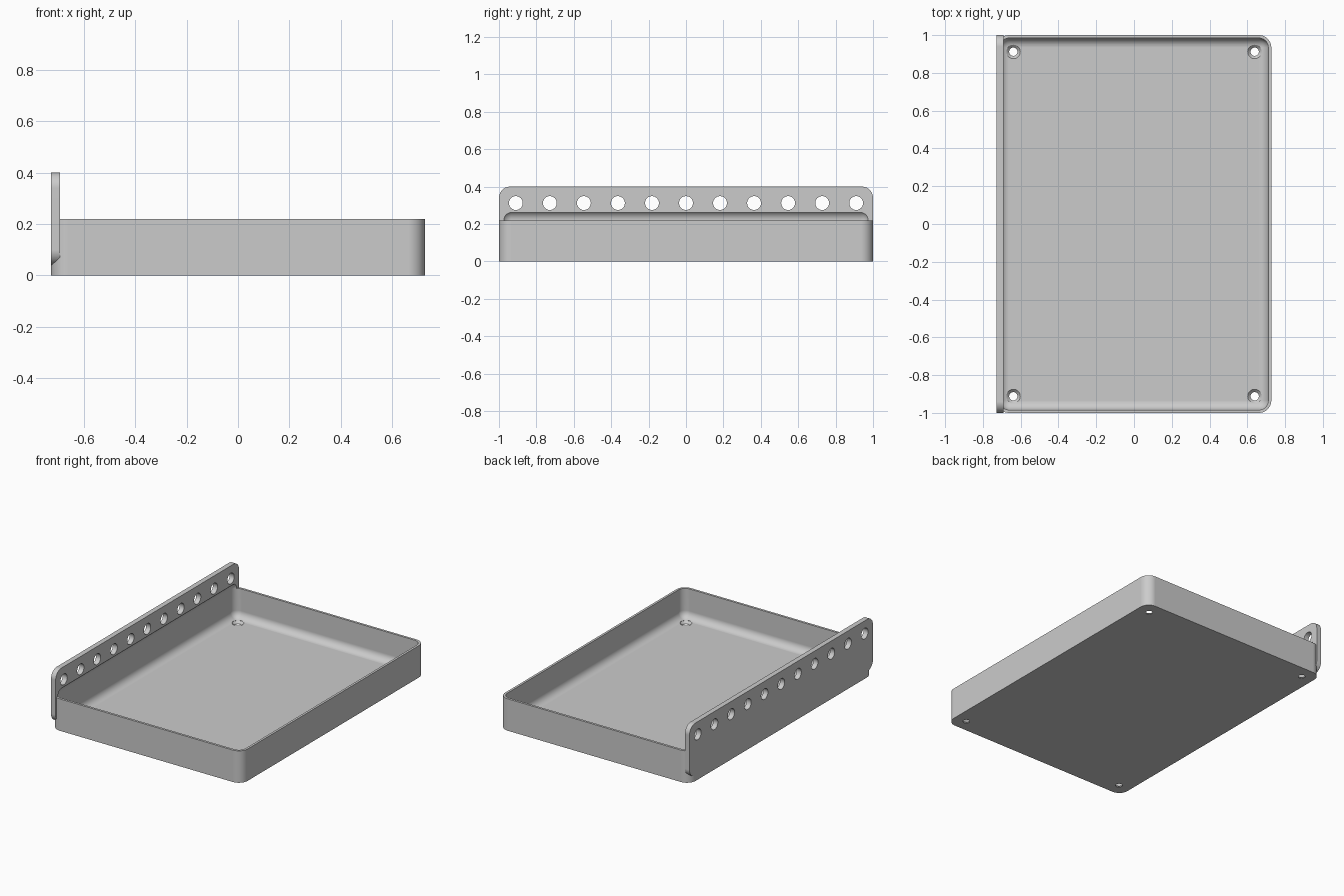
import bpy, bmesh, math
from mathutils import Matrix, Vector

if "Cube" in bpy.data.objects:
    bpy.data.objects.remove(bpy.data.objects["Cube"], do_unlink=True)

HALF_X, HALF_Y = 0.727, 1.0
TRAY_H, PLATE_TOP, PLATE_BOTTOM = 0.22, 0.40, 0.04
PLATE_T, WALL, FLOOR = 0.035, 0.016, 0.018

grey = bpy.data.materials.new("plain grey")
grey.use_nodes = True
colour = (0.6, 0.6, 0.6, 1)
grey.diffuse_color = colour
grey.node_tree.nodes["Principled BSDF"].inputs["Base Color"].default_value = colour


def finish(bm, name):
    bmesh.ops.recalc_face_normals(bm, faces=bm.faces[:])
    mesh = bpy.data.meshes.new(name)
    bm.to_mesh(mesh)
    bm.free()
    mesh.materials.append(grey)
    obj = bpy.data.objects.new(name, mesh)
    bpy.context.collection.objects.link(obj)
    return obj


def rounded_box(name, low, high, radius, axis=None, segments=10):
    """Box with the edges along one axis rounded, or all edges if axis is None."""
    low, high = Vector(low), Vector(high)
    bm = bmesh.new()
    size = high - low
    bmesh.ops.create_cube(bm, size=1, matrix=Matrix.Translation((low + high) / 2)
                          @ Matrix.Diagonal((*size, 1)))
    edges = [e for e in bm.edges if axis is None
             or abs((e.verts[0].co - e.verts[1].co)[axis]) > 1e-4]
    bmesh.ops.bevel(bm, geom=edges, offset=radius, offset_type='OFFSET',
                    segments=segments, profile=0.5, affect='EDGES')
    return finish(bm, name)


def combine(target, other, operation):
    mod = target.modifiers.new(other.name, 'BOOLEAN')
    mod.operation, mod.solver, mod.object = operation, 'EXACT', other
    bpy.context.view_layer.objects.active = target
    bpy.ops.object.modifier_apply(modifier=mod.name)
    bpy.data.objects.remove(other, do_unlink=True)


# Tray body and the tall mounting plate along its right side
tray = rounded_box("tray", (-HALF_X, -HALF_Y, 0), (HALF_X, HALF_Y, TRAY_H), 0.066, axis=2)
plate = rounded_box("mounting_plate", (-HALF_X, -HALF_Y, PLATE_BOTTOM),
                    (-HALF_X + PLATE_T, HALF_Y, PLATE_TOP), 0.06, axis=0)
combine(tray, plate, 'UNION')

# Hollow with filleted edges, which also scoops into the plate
hollow = rounded_box("hollow", (-HALF_X + WALL, -HALF_Y + WALL, FLOOR),
                     (HALF_X - WALL, HALF_Y - WALL, 0.272), 0.05)
combine(tray, hollow, 'DIFFERENCE')

# Row of round holes through the plate
bm = bmesh.new()
for i in range(11):
    place = Matrix.Translation((-HALF_X, (i - 5) * 0.182, 0.312))
    bmesh.ops.create_cone(bm, cap_ends=True, segments=32, radius1=0.037, radius2=0.037,
                          depth=0.2, matrix=place @ Matrix.Rotation(math.pi / 2, 4, 'Y'))
combine(tray, finish(bm, "plate_holes"), 'DIFFERENCE')

# Countersunk screw holes in the floor corners
profile = [(0, -0.05), (0.022, -0.05), (0.022, 0.003), (0.037, FLOOR), (0.037, 0.06), (0, 0.06)]
bm = bmesh.new()
for x in (-0.639, 0.639):
    for y in (-0.912, 0.912):
        verts = [bm.verts.new((x + r, y, z)) for r, z in profile]
        edges = [bm.edges.new(pair) for pair in zip(verts, verts[1:])]
        bmesh.ops.spin(bm, geom=verts + edges, cent=(x, y, 0), axis=(0, 0, 1),
                       angle=math.tau, steps=32, use_duplicate=False)
bmesh.ops.remove_doubles(bm, verts=bm.verts[:], dist=1e-5)
combine(tray, finish(bm, "screw_holes"), 'DIFFERENCE')

# Smooth fillets, crisp edges and flat walls
bpy.ops.object.select_all(action='DESELECT')
tray.select_set(True)
bpy.context.view_layer.objects.active = tray
bpy.ops.object.shade_smooth_by_angle(angle=math.radians(30))
weighted = tray.modifiers.new("flat walls", 'WEIGHTED_NORMAL')
weighted.keep_sharp = True
